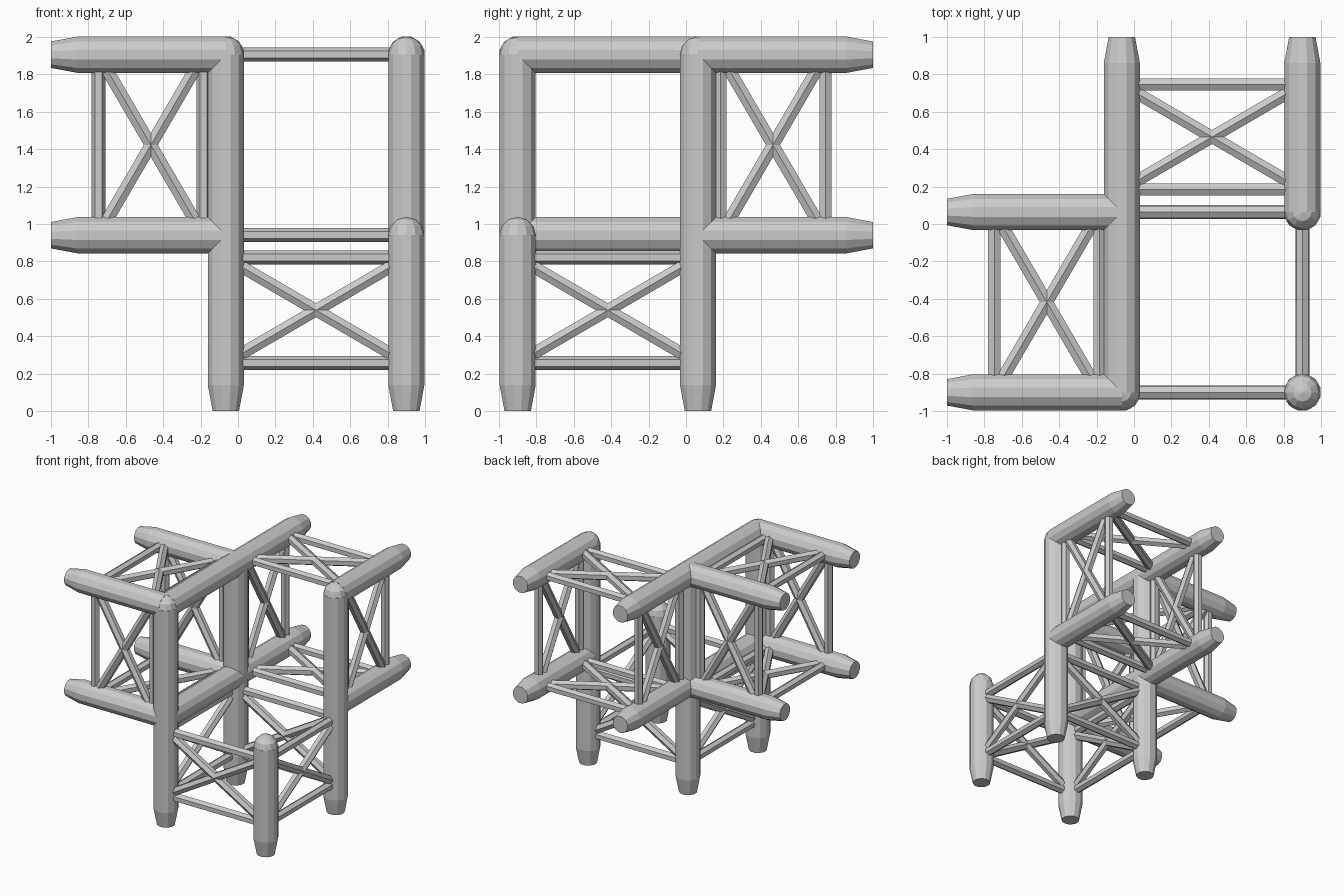
import bpy, bmesh, math
from mathutils import Vector

if "Cube" in bpy.data.objects:
    bpy.data.objects.remove(bpy.data.objects["Cube"])

AXES = "xyz"
NEAR = (-0.065, 0.064, 0.94)    # corner-box side each arm leaves from
FAR = (0.9, -0.9, 1.905)        # opposite side of the corner box
END = (-1.0, 1.0, 0.0)          # tip of each arm
SIGN = (-1, 1, -1)              # direction of each arm
R_PIPE, R_TIP, R_BAR, TAPER = 0.1, 0.073, 0.0375, 0.14


def unit(axis):
    return Vector([1.0 if i == axis else 0.0 for i in range(3)])


def finish(name, bm):
    bmesh.ops.recalc_face_normals(bm, faces=bm.faces)
    mesh = bpy.data.meshes.new(name)
    bm.to_mesh(mesh)
    bm.free()
    bpy.context.collection.objects.link(bpy.data.objects.new(name, mesh))


def tube(name, stations, sides, up, phase=0.0):
    """Closed flat-sided tube through (point, radius) stations."""
    bm = bmesh.new()
    d = (stations[-1][0] - stations[0][0]).normalized()
    v = d.cross(up).normalized()
    rings = []
    for p, r in stations:
        angles = [phase + 2 * math.pi * i / sides for i in range(sides)]
        rings.append([bm.verts.new(p + r * (math.cos(a) * up + math.sin(a) * v)) for a in angles])
    for a, b in zip(rings, rings[1:]):
        for i in range(sides):
            j = (i + 1) % sides
            bm.faces.new((a[i], a[j], b[j], b[i]))
    bm.faces.new(rings[0])
    bm.faces.new(rings[-1])
    finish(name, bm)


def point(axis, along, b, pb, c, pc):
    p = Vector((0, 0, 0))
    p[axis], p[b], p[c] = along, pb, pc
    return p


# main pipes: four per arm, running on through the corner box where joined
for a in range(3):
    b, c = [i for i in range(3) if i != a]
    up = unit(0) if a == 2 else unit(2)
    for far_b in (False, True):
        for far_c in (False, True):
            if a == 0:
                start = NEAR[0]
            elif a == 1:
                start = NEAR[1] if far_b else FAR[1]
            else:
                start = NEAR[2] if far_b and far_c else FAR[2]
            pb, pc = (FAR if far_b else NEAR)[b], (FAR if far_c else NEAR)[c]
            stations = [(point(a, t, b, pb, c, pc), r) for t, r in (
                (start, R_PIPE), (END[a] - SIGN[a] * TAPER, R_PIPE), (END[a], R_TIP))]
            tube(f"main_pipe_{AXES[a]}", stations, 12, up, math.radians(15))

# rounded corner caps
for x, y, z in ((FAR[0], FAR[1], NEAR[2]), (NEAR[0], FAR[1], FAR[2]), (FAR[0], NEAR[1], FAR[2])):
    bm = bmesh.new()
    bmesh.ops.create_uvsphere(bm, u_segments=12, v_segments=6, radius=0.098)
    bmesh.ops.translate(bm, verts=bm.verts, vec=(x, y, z))
    finish("corner_cap", bm)

# brace panels: two rungs and a cross on each of the four faces of every arm
for a in range(3):
    inner, outer = NEAR[a] + SIGN[a] * 0.12, NEAR[a] + SIGN[a] * 0.682
    others = [i for i in range(3) if i != a]
    for span, normal in (others, others[::-1]):
        up = unit(0) if span == 2 else unit(2)
        for side in (NEAR[normal], FAR[normal]):
            for t0, t1 in ((inner, inner), (outer, outer), (inner, outer), (outer, inner)):
                p = point(a, t0, span, NEAR[span], normal, side)
                q = point(a, t1, span, FAR[span], normal, side)
                rung = t0 == t1
                tube("rung" if rung else "cross_brace", [(p, R_BAR), (q, R_BAR)], 6,
                     up if rung else unit(normal))
